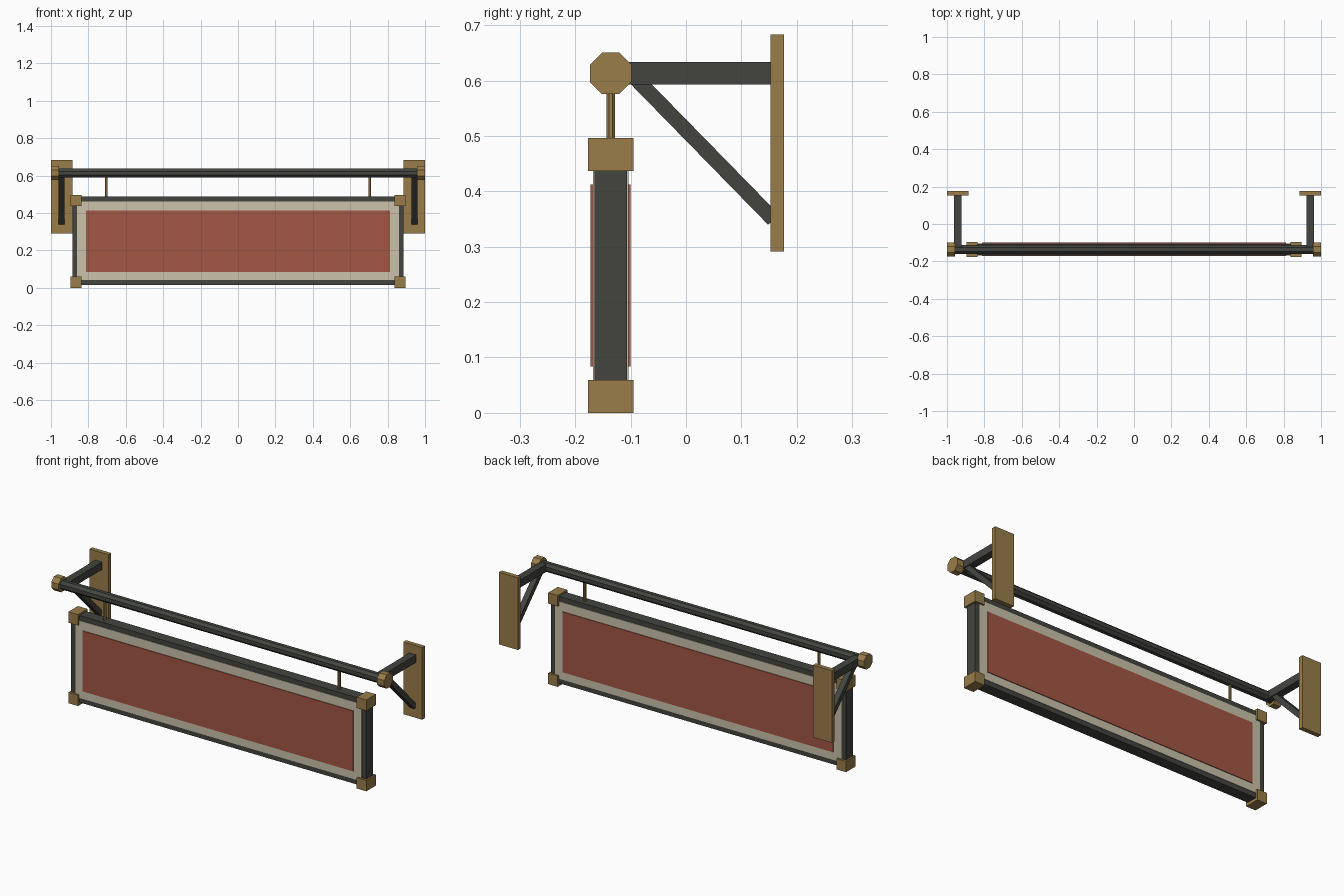
import bpy
from math import pi, atan2, hypot, cos
from mathutils import Matrix

if "Cube" in bpy.data.objects:
    bpy.data.objects.remove(bpy.data.objects["Cube"])


def material(name, rgb):
    m = bpy.data.materials.new(name)
    m.diffuse_color = (*rgb, 1)
    m.use_nodes = True
    m.node_tree.nodes["Principled BSDF"].inputs["Base Color"].default_value = m.diffuse_color
    return m


IRON = material("dark_iron", (0.056, 0.06, 0.05))
BRASS = material("brass", (0.32, 0.205, 0.068))
CREAM = material("cream", (0.6, 0.54, 0.41))
RED = material("red", (0.37, 0.095, 0.058))
Y = -0.136       # plane of the hanging sign
ROD_Z = 0.613
SIDES = ((-1, "left"), (1, "right"))


def box(name, center, size, mat, rot_x=0):
    bpy.ops.mesh.primitive_cube_add(size=1, location=center, rotation=(rot_x, 0, 0))
    o = bpy.context.object
    o.name = name
    o.scale = size
    bpy.ops.object.transform_apply(location=False, rotation=False, scale=True)
    o.data.materials.append(mat)
    return o


def prism(name, center, apothem, length, axis, mat, sides=8):
    # flat-sided cylinder with flats facing the world axes
    bpy.ops.mesh.primitive_cylinder_add(vertices=sides, radius=apothem / cos(pi / sides),
                                        depth=length, location=center)
    o = bpy.context.object
    o.name = name
    turn = Matrix.Rotation(pi / sides, 4, 'Z')
    if axis == 'X':
        turn = Matrix.Rotation(pi / 2, 4, 'Y') @ turn
    o.data.transform(turn)
    o.data.materials.append(mat)
    return o


# Sign panel: cream board with a raised red field on both faces
box("cream_board", (0, Y, 0.251), (1.72, 0.064, 0.42), CREAM)
box("red_field", (0, Y, 0.248), (1.625, 0.072, 0.328), RED)

# Sign frame
for z, level in ((0.033, "bottom"), (0.470, "top")):
    box(f"frame_{level}_rail", (0, Y, z), (1.74, 0.059, 0.035), IRON)
for s, side in SIDES:
    box(f"frame_{side}_stile", (s * 0.869, Y, 0.25), (0.034, 0.059, 0.42), IRON)
    for z, level in ((0.0295, "bottom"), (0.4665, "top")):
        box(f"corner_{level}_{side}", (s * 0.866, Y, z), (0.058, 0.082, 0.059), BRASS)

# Support rod
prism("support_rod", (0, Y, ROD_Z), 0.024, 1.93, 'X', IRON)

# Hangers, rod caps and wall brackets
for s, side in SIDES:
    prism(f"hanger_{side}", (s * 0.704, Y, 0.543), 0.0075, 0.115, 'Z', BRASS)
    prism(f"rod_cap_{side}", (s * 0.978, Y, ROD_Z), 0.0375, 0.044, 'X', BRASS)
    x = s * 0.943
    box(f"wall_plate_{side}", (x, 0.1645, 0.487), (0.114, 0.024, 0.392), BRASS)
    box(f"bracket_arm_{side}", (x, 0.012, ROD_Z), (0.041, 0.296, 0.041), IRON)
    y0, z0, y1, z1 = -0.10, 0.613, 0.158, 0.349
    box(f"bracket_brace_{side}", (x, (y0 + y1) / 2, (z0 + z1) / 2),
        (0.031, hypot(y1 - y0, z1 - z0), 0.027), IRON, atan2(z1 - z0, y1 - y0))
